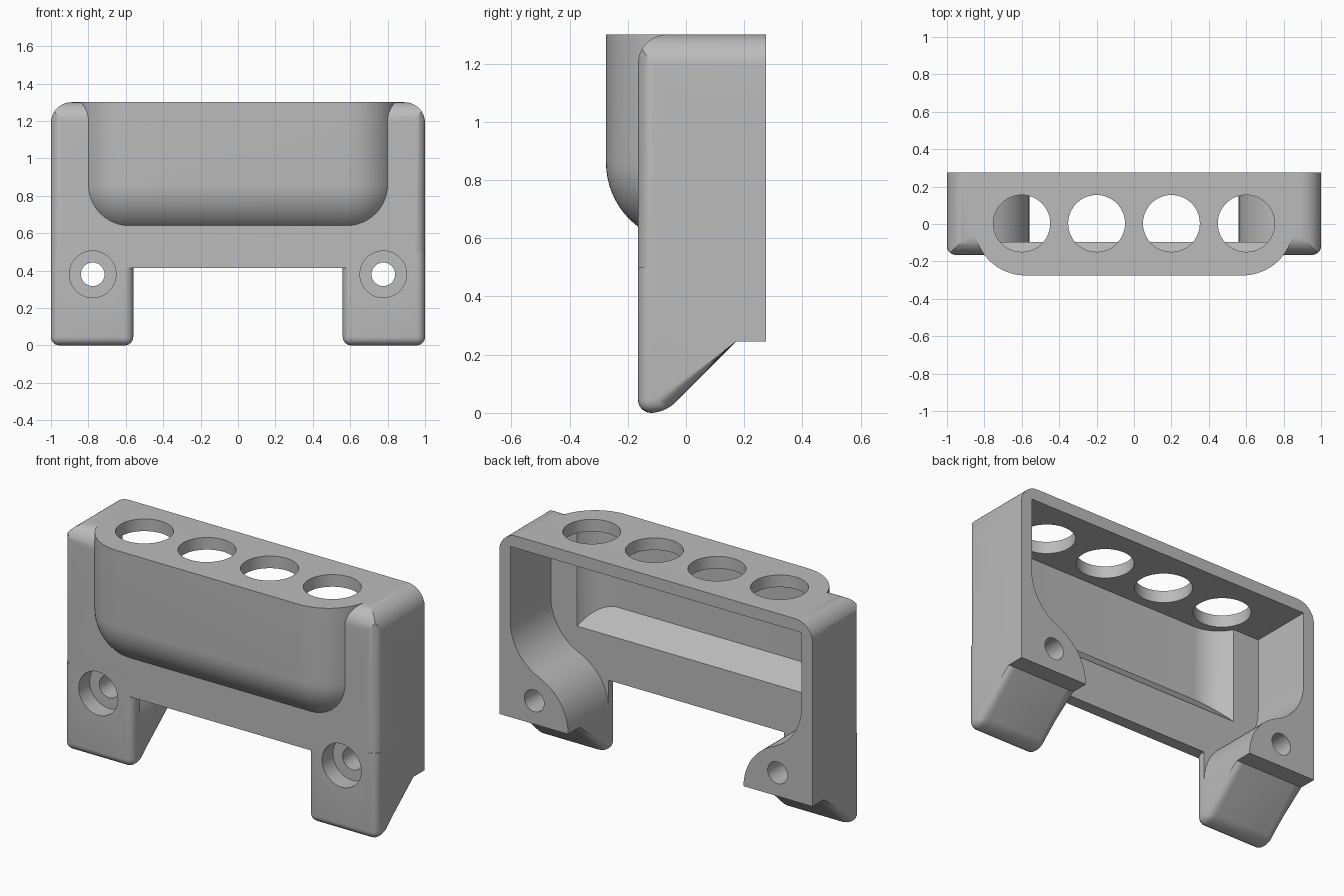
import bpy, bmesh, math
from mathutils import Vector

if "Cube" in bpy.data.objects:
    bpy.data.objects.remove(bpy.data.objects["Cube"])

grey = bpy.data.materials.new("plain grey")
grey.use_nodes = True
grey.diffuse_color = (0.5, 0.5, 0.5, 1)
grey.node_tree.nodes["Principled BSDF"].inputs["Base Color"].default_value = (0.5, 0.5, 0.5, 1)


def make_object(name, bm):
    bmesh.ops.recalc_face_normals(bm, faces=bm.faces)
    mesh = bpy.data.meshes.new(name)
    bm.to_mesh(mesh)
    bm.free()
    mesh.materials.append(grey)
    obj = bpy.data.objects.new(name, mesh)
    bpy.context.collection.objects.link(obj)
    return obj


def prism(points, axis, start, end):
    """Extrude a 2D outline along axis x, y or z."""
    place = {"x": lambda p, d: (d, p[0], p[1]),
             "y": lambda p, d: (p[0], d, p[1]),
             "z": lambda p, d: (p[0], p[1], d)}[axis]
    bm = bmesh.new()
    lo = [bm.verts.new(place(p, start)) for p in points]
    hi = [bm.verts.new(place(p, end)) for p in points]
    bm.faces.new(lo)
    bm.faces.new(hi)
    n = len(points)
    for i in range(n):
        j = (i + 1) % n
        bm.faces.new((lo[i], lo[j], hi[j], hi[i]))
    return bm


def arc(cx, cy, r, a0, a1, n=14):
    steps = [math.radians(a0 + (a1 - a0) * i / n) for i in range(n + 1)]
    return [(cx + r * math.cos(a), cy + r * math.sin(a)) for a in steps]


def mirrored(half):
    return half + [(-x, z) for x, z in reversed(half)]


def boolean(target, tool, operation):
    mod = target.modifiers.new(operation, "BOOLEAN")
    mod.operation = operation
    mod.solver = "EXACT"
    mod.object = tool
    bpy.context.view_layer.objects.active = target
    bpy.ops.object.modifier_apply(modifier=mod.name)
    bpy.data.objects.remove(tool)


FRONT, BACK, TOP, LEG_IN, EDGE = -0.165, 0.275, 1.3, 0.56, 0.055
INNER = -0.095

# Main block: plan, front and side outlines intersected
plan = mirrored([(1, BACK)] + arc(1 - EDGE, FRONT + EDGE, EDGE, 0, -90, 6))
body = make_object("holder_body", prism(plan, "z", 0.415, TOP))
face = mirrored([(1.1, 0.3), (1.1, 1.0), (1, 1.0)][:1] + [(1.1, 1.0), (1, 1.0)]
                + arc(0.89, TOP - 0.11, 0.11, 0, 90))
boolean(body, make_object("front_outline", prism(face, "y", -0.5, 0.5)), "INTERSECT")
side = [(0.5, 0.3), (0.5, TOP)] + arc(FRONT + 0.1, TOP - 0.1, 0.1, 90, 180) + [(FRONT, 1.0), (-0.4, 1.0), (-0.4, 0.3)]
boolean(body, make_object("side_outline", prism(side, "x", -1.5, 1.5)), "INTERSECT")

# Legs with slanted, softened feet
foot = [(FRONT, 0.5), (FRONT, 0), (-0.073, 0), (0.172, 0.245), (BACK, 0.245), (BACK, 0.5)]
for s in (1, -1):
    bm = prism(foot, "x", s * LEG_IN, s)
    bmesh.ops.recalc_face_normals(bm, faces=bm.faces)
    soft = []
    for e in bm.edges:
        a, b = (v.co for v in e.verts)
        cross_edge = abs(a.x - b.x) > 0.1
        if max(a.y, b.y) < 0.2 and not (cross_edge and max(a.z, b.z) > 0.2):
            soft.append(e)
    bmesh.ops.bevel(bm, geom=soft, offset=0.045, segments=6, profile=0.5, affect="EDGES")
    boolean(body, make_object("leg", bm), "UNION")

# Rounded front pocket, hull of two half balls carried up to the top
bm = bmesh.new()
for s in (1, -1):
    for i in range(33):
        a = math.pi * i / 32
        ring = Vector((math.cos(a), -math.sin(a), 0)) * 0.275
        bm.verts.new((s * 0.58 + ring.x, ring.y, TOP))
        for j in range(17):
            t = math.pi / 2 * j / 16
            bm.verts.new((s * 0.58 + ring.x * math.cos(t), ring.y * math.cos(t),
                          0.86 - 0.275 * math.sin(t)))
bmesh.ops.remove_doubles(bm, verts=bm.verts, dist=0.0005)
hull = bmesh.ops.convex_hull(bm, input=bm.verts)
bmesh.ops.delete(bm, geom=list({g for g in hull["geom_interior"] + hull["geom_unused"]
                                if isinstance(g, bmesh.types.BMVert)}), context="VERTS")
boolean(body, make_object("pocket", bm), "UNION")

# Open back cavity with S-curved bosses above the legs
half = ([(0.93, 1.23)] + arc(0.63, 0.8, 0.3, 0, -67.5)
        + arc(0.86, 0.245, 0.3, 112.5, 179)[1:] + [(0.5, 0.25), (0.5, -0.1)])
boolean(body, make_object("cavity", prism(mirrored(half), "y", INNER, 0.5)), "DIFFERENCE")

# Pocket hollow with a sloping floor
hollow = mirrored([(0.785, 0.02)] + arc(0.58, 0, 0.205, 0, -90))
bm = prism(hollow, "z", 0.4, 1.23)
cut = bmesh.ops.bisect_plane(bm, geom=bm.verts[:] + bm.edges[:] + bm.faces[:],
                             plane_co=(0, INNER, 0.674), plane_no=(0, -1.05, -1), clear_outer=True)
bmesh.ops.holes_fill(bm, edges=[e for e in bm.edges if e.is_boundary])
boolean(body, make_object("pocket_hollow", bm), "DIFFERENCE")

# Four round openings in the top
for x in (-0.6, -0.2, 0.2, 0.6):
    hole = arc(x, 0.003, 0.152, 0, 352.5, 47)
    boolean(body, make_object("top_hole", prism(hole, "z", 1.1, 1.5)), "DIFFERENCE")

# Counterbored screw holes
for x in (-0.777, 0.777):
    for r, depth in ((0.125, FRONT + 0.1), (0.063, 0.5)):
        ring = arc(x, 0.38, r, 0, 350, 35)
        boolean(body, make_object("screw_hole", prism(ring, "y", -0.5, depth)), "DIFFERENCE")

# Smooth curved faces, keep the crisp edges
bpy.ops.object.select_all(action="DESELECT")
body.select_set(True)
bpy.context.view_layer.objects.active = body
bpy.ops.object.shade_smooth_by_angle(angle=math.radians(25))
